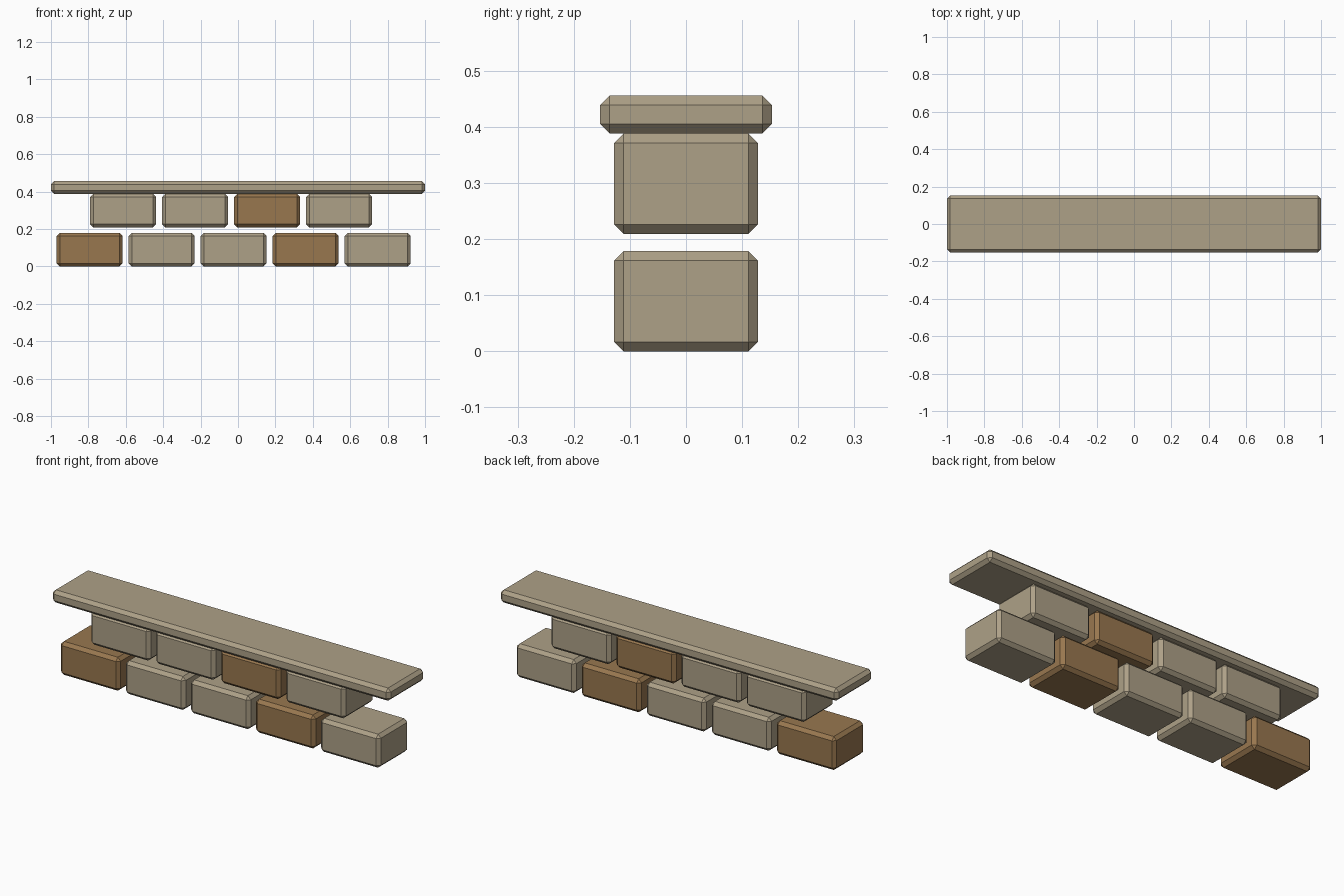
import bpy
import bmesh
from mathutils import Vector

cube = bpy.data.objects.get("Cube")
if cube:
    bpy.data.objects.remove(cube, do_unlink=True)


def make_material(name, color):
    mat = bpy.data.materials.new(name)
    mat.use_nodes = True
    mat.diffuse_color = color
    mat.node_tree.nodes["Principled BSDF"].inputs["Base Color"].default_value = color
    return mat


stone = make_material("pale stone", (0.42, 0.355, 0.245, 1))
clay = make_material("brown clay", (0.315, 0.185, 0.078, 1))

CHAMFER = 0.017


def chamfered_block(name, center, size, mat):
    """Box with every edge cut by a single flat chamfer."""
    bm = bmesh.new()
    bmesh.ops.create_cube(bm, size=1)
    bmesh.ops.scale(bm, vec=Vector(size), verts=bm.verts)
    bmesh.ops.bevel(bm, geom=bm.edges[:], offset=CHAMFER, offset_type='OFFSET',
                    segments=1, affect='EDGES')
    mesh = bpy.data.meshes.new(name)
    bm.to_mesh(mesh)
    bm.free()
    mesh.materials.append(mat)
    obj = bpy.data.objects.new(name, mesh)
    obj.location = center
    bpy.context.collection.objects.link(obj)


# Two staggered courses of bricks: name, first centre x, centre z, materials
BRICK = (0.353, 0.256, 0.179)
PITCH = 0.385
courses = [
    ("lower_brick", -0.793, 0.0895, (clay, stone, stone, clay, stone)),
    ("upper_brick", -0.614, 0.2985, (stone, stone, clay, stone)),
]
for name, start, z, mats in courses:
    for i, mat in enumerate(mats):
        chamfered_block(f"{name}_{i + 1}", (start + i * PITCH, 0, z), BRICK, mat)

# Long coping slab on top
chamfered_block("coping_slab", (0, 0, 0.422), (2, 0.306, 0.068), stone)
